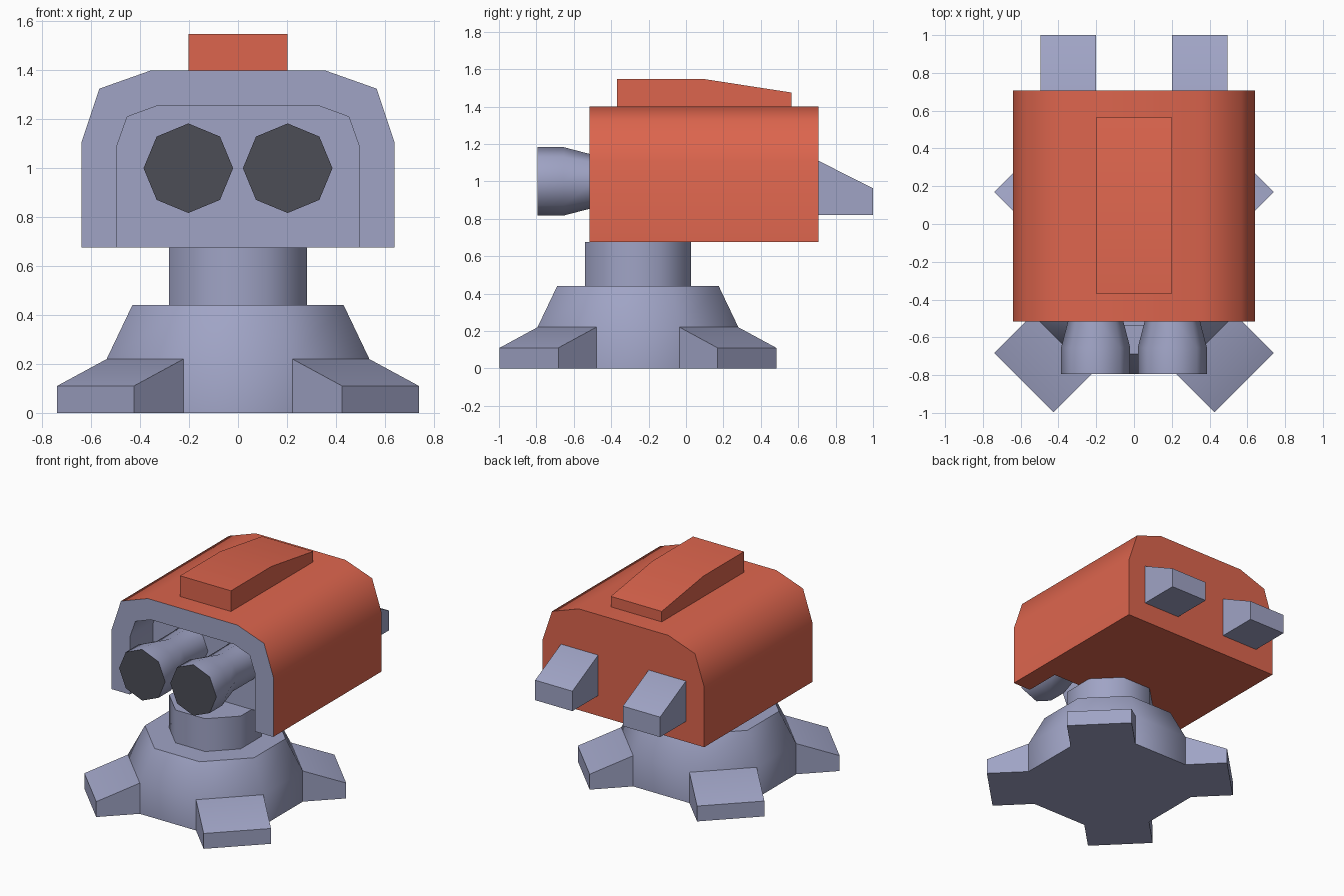
import bpy, bmesh, math

if "Cube" in bpy.data.objects:
    bpy.data.objects.remove(bpy.data.objects["Cube"])


def material(name, rgb):
    m = bpy.data.materials.new(name)
    m.diffuse_color = (*rgb, 1)
    m.use_nodes = True
    m.node_tree.nodes["Principled BSDF"].inputs["Base Color"].default_value = m.diffuse_color
    return m


RED = material("red paint", (0.72, 0.13, 0.075))
GREY = material("blue grey metal", (0.35, 0.37, 0.56))
DARK = material("dark muzzle", (0.072, 0.074, 0.093))


def loft(name, rings, mats, closed=True, rule=None):
    """Join rings of points with quads and cap both ends; open rings get one bottom face."""
    bm = bmesh.new()
    vs = [[bm.verts.new(p) for p in r] for r in rings]
    n = len(rings[0])
    for a, b in zip(vs, vs[1:]):
        for i in range(n if closed else n - 1):
            j = (i + 1) % n
            bm.faces.new((a[i], a[j], b[j], b[i]))
    bm.faces.new(vs[0])
    bm.faces.new(vs[-1])
    if not closed:
        bm.faces.new([r[0] for r in vs] + [r[-1] for r in reversed(vs)])
    bmesh.ops.recalc_face_normals(bm, faces=bm.faces)
    bm.normal_update()
    if rule:
        for f in bm.faces:
            f.material_index = rule(f)
    me = bpy.data.meshes.new(name)
    bm.to_mesh(me)
    bm.free()
    for m in mats:
        me.materials.append(m)
    me.shade_smooth()
    me.set_sharp_from_angle(angle=math.radians(60))
    ob = bpy.data.objects.new(name, me)
    bpy.context.collection.objects.link(ob)
    return ob


def octagon(r, turn=0.0):
    return [(r * math.cos(math.pi * i / 4 + turn), r * math.sin(math.pi * i / 4 + turn))
            for i in range(8)]


CY = -0.257                      # centre of the stand
FLAT = 1 / math.cos(math.pi / 8)  # apothem to corner radius


def stand_ring(apothem, z):
    return [(x, y + CY, z) for x, y in octagon(apothem * FLAT, math.pi / 8)]


# Stand and neck
loft("base", [stand_ring(0.537, 0), stand_ring(0.537, 0.22), stand_ring(0.432, 0.44)], [GREY])
loft("neck", [stand_ring(0.283, 0.43), stand_ring(0.283, 0.675)], [GREY])

# Four sloping feet on the diagonals
foot = [(0.45, 0), (0.824, 0), (0.824, 0.11), (0.537, 0.22), (0.45, 0.22)]
for k in range(4):
    f = loft("foot", [[(d, s * 0.222, z) for d, z in foot] for s in (-1, 1)], [GREY])
    f.location = (0, CY, 0)
    f.rotation_euler.z = math.pi / 4 + k * math.pi / 2


# Arched housing with a front recess that is open underneath
def arch(half, y):
    return [(x, y, z) for x, z in [(-a, b) for a, b in half] + half[::-1]]


outer = [(0.64, 0.675), (0.64, 1.105), (0.567, 1.325), (0.355, 1.4)]
inner = [(0.497, 0.675), (0.497, 1.085), (0.453, 1.21), (0.33, 1.255)]
FRONT, WALL, BACK = -0.515, -0.25, 0.708


def housing_colour(f):
    c = f.calc_center_median()
    front_face = f.normal.y < -0.9
    lining = c.y < -0.3 and abs(c.x) < 0.51 and c.z < 1.27 and f.normal.z > -0.99
    lining = lining or (c.y < -0.3 and abs(c.z - 1.255) < 0.01)
    return 1 if front_face or lining else 0


loft("housing", [arch(outer, BACK), arch(outer, FRONT), arch(inner, FRONT), arch(inner, WALL)],
     [RED, GREY], closed=False, rule=housing_colour)

# Roof block, sloping down to the back
roof = [(-0.368, 1.39), (-0.368, 1.548), (0.09, 1.548), (0.563, 1.475), (0.563, 1.39)]
loft("roof_block", [[(x, y, z) for y, z in roof] for x in (-0.202, 0.202)], [RED])

# Twin barrels and rear vents
barrel = [(-0.795, 0.183), (-0.655, 0.183), (-0.49, 0.14), (WALL + 0.01, 0.14)]
vent = [(0.69, 0.82), (1.0, 0.82), (1.0, 0.963), (0.708, 1.11), (0.69, 1.11)]
for s in (-1, 1):
    loft("barrel", [[(x + s * 0.203, y, z + 1.0) for x, z in octagon(r)] for y, r in barrel],
         [GREY, DARK], rule=lambda f: int(f.normal.y < -0.9))
    loft("rear_vent", [[(s * x, y, z) for y, z in vent] for x in (0.2, 0.495)], [GREY])
